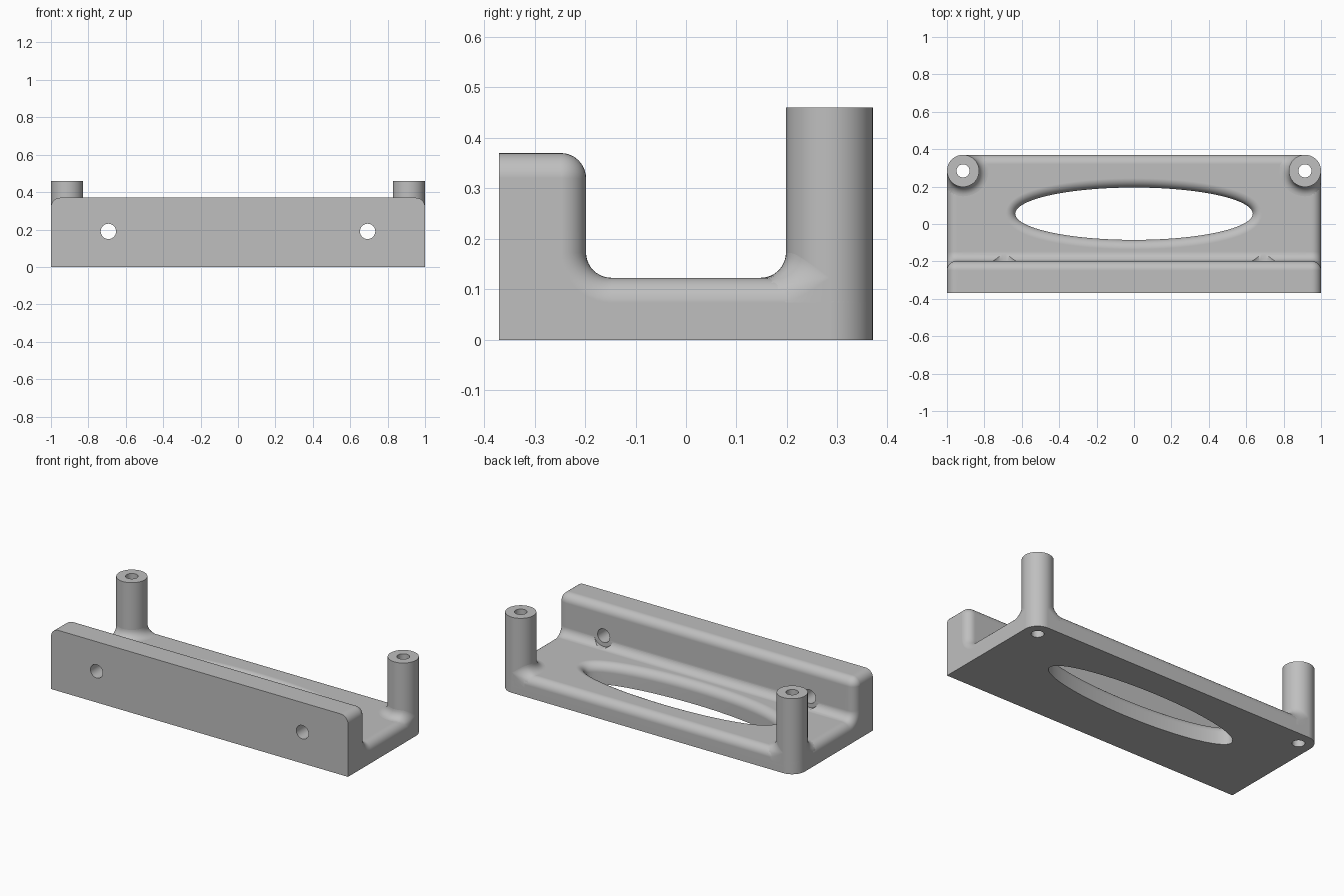
import bpy, bmesh
from math import sin, cos, pi, sqrt, atan2, radians
from mathutils import Matrix, Vector

if "Cube" in bpy.data.objects:
    bpy.data.objects.remove(bpy.data.objects["Cube"])

R = 0.05                                # fillet radius
POST_X, POST_Y, POST_R, BORE_R = 0.914, 0.284, 0.086, 0.035
BACK, WALL_Y, WALL_Z, FLOOR = 0.37, -0.198, 0.37, 0.123
SEG = 10

grey = bpy.data.materials.new("satin_grey")
grey.use_nodes = True
grey.diffuse_color = (0.52, 0.52, 0.52, 1)
grey.node_tree.nodes["Principled BSDF"].inputs["Base Color"].default_value = grey.diffuse_color


def finish(name, bm, recalc=True):
    if recalc:
        bmesh.ops.recalc_face_normals(bm, faces=bm.faces)
    mesh = bpy.data.meshes.new(name)
    bm.to_mesh(mesh)
    bm.free()
    mesh.materials.append(grey)
    obj = bpy.data.objects.new(name, mesh)
    bpy.context.collection.objects.link(obj)
    return obj


def activate(obj):
    bpy.ops.object.select_all(action="DESELECT")
    obj.select_set(True)
    bpy.context.view_layer.objects.active = obj


def smooth(obj):
    activate(obj)
    bpy.ops.object.shade_smooth_by_angle(angle=radians(30))
    mod = obj.modifiers.new("flat_normals", "WEIGHTED_NORMAL")
    mod.keep_sharp = True


def loft(rings, cap=True):
    """Skin a row of closed rings into a solid."""
    bm = bmesh.new()
    rows = [[bm.verts.new(p) for p in ring] for ring in rings]
    for a, b in zip(rows, rows[1:]):
        for i in range(len(a)):
            bm.faces.new((a[i - 1], a[i], b[i], b[i - 1]))
    if cap:
        bm.faces.new(rows[0])
        bm.faces.new(rows[-1])
    return bm


def cut(obj, cutter):
    activate(obj)
    mod = obj.modifiers.new("cut", "BOOLEAN")
    mod.operation, mod.solver, mod.object = "DIFFERENCE", "EXACT", cutter
    bpy.ops.object.modifier_apply(modifier=mod.name)
    bpy.data.objects.remove(cutter)


def cylinder_cutter(radius, depth, centre, along_y=False):
    bm = bmesh.new()
    turn = Matrix.Rotation(pi / 2, 4, "X") if along_y else Matrix()
    bmesh.ops.create_cone(bm, cap_ends=True, segments=48, radius1=radius, radius2=radius,
                          depth=depth, matrix=Matrix.Translation(centre) @ turn)
    return finish("cutter", bm)


def inset(dist):
    """Drop of a rounded edge, dist past the start of the rounding."""
    dist = min(max(dist, 0), R * 0.9999)
    return R - sqrt(R * R - dist * dist)


def arc(cy, cz, rad, start, end):
    return [(cy + rad * cos(a), cz + rad * sin(a))
            for a in (start + (end - start) * k / SEG for k in range(SEG + 1))]


# Bracket body: L profile lofted along x, inset towards the ends
def section(x):
    s = inset(abs(x) - 1 + R)
    over = max(abs(x) - POST_X, 0)
    back = BACK - POST_R + sqrt(max(POST_R ** 2 - over ** 2, 0))
    pts = [(-BACK, 0), (-BACK, WALL_Z - s)]
    pts += arc(WALL_Y - R, WALL_Z - R, R - s, pi / 2, 0)
    pts += arc(WALL_Y + R, FLOOR + R, R + s, pi, 1.5 * pi)
    pts += arc(back - R + s, FLOOR - R, R - s, pi / 2, 0)
    pts += [(back, 0)]
    return [(x, y, z) for y, z in pts]


steps = [POST_X + POST_R * sin(k * pi / 2 / 14) for k in range(15)]
body = finish("bracket_body", loft([section(x) for x in [-v for v in reversed(steps)] + steps]))


# Oval opening with a rounded upper rim
def oval(offset, z, a=0.635, b=0.14, n=96):
    ring = []
    for k in range(n):
        t = 2 * pi * k / n
        normal = Vector((cos(t) / a, sin(t) / b, 0)).normalized()
        ring.append(Vector((a * cos(t), 0.055 + b * sin(t), z)) + normal * offset)
    return ring


rim = [oval(R * (1 - cos(t)), FLOOR - R + R * sin(t))
       for t in (pi / 2 * k / 8 for k in range(9))]
cut(body, finish("cutter", loft([oval(0, -0.1)] + rim + [oval(R, 0.2)])))

# Wall screw holes, their spot faces through the fillet, and post bores
for side in (-1, 1):
    cut(body, cylinder_cutter(0.041, 0.6, (side * 0.693, -0.3, 0.19), True))
    cut(body, cylinder_cutter(0.066, 0.1, (side * 0.693, WALL_Y + 0.0505, 0.19), True))
    cut(body, cylinder_cutter(BORE_R, 0.6, (side * POST_X, POST_Y, 0)))
smooth(body)


# Hollow posts
def circle(cx, radius, z, n=48):
    return [(cx + radius * cos(2 * pi * k / n), POST_Y + radius * sin(2 * pi * k / n), z)
            for k in range(n)]


for side, label in ((1, "left"), (-1, "right")):
    cx = side * POST_X
    tube = [circle(cx, r, z) for r, z in
            ((BORE_R, 0.02), (POST_R, 0.02), (POST_R, 0.46), (BORE_R, 0.46), (BORE_R, 0.02))]
    bm = loft(tube, cap=False)
    bmesh.ops.remove_doubles(bm, verts=bm.verts, dist=1e-5)
    smooth(finish(label + "_post", bm))

    # Fillet skirt round the post foot, trimmed at the body's outer faces
    bm = bmesh.new()
    rows = []
    start = pi / 2 if side > 0 else pi
    for i in range(37):
        t = start + 1.5 * pi * i / 36
        reach = POST_R + R
        for outward in (side * cos(t), sin(t)):
            if outward > 1e-6:
                reach = min(reach, POST_R / outward)
        row = []
        for k in range(9):
            d = POST_R + (reach - POST_R) * (1 - cos(pi / 2 * k / 8))
            x, y = cx + d * cos(t), POST_Y + d * sin(t)
            z = FLOOR + inset(POST_R + R - d) - inset(abs(x) - 1 + R) - inset(y - BACK + R)
            row.append(bm.verts.new((x, y, z)))
        row.append(bm.verts.new((x, y, 0.05)))
        rows.append(row)
    for a, b in zip(rows, rows[1:]):
        for k in range(9):
            bm.faces.new((a[k], a[k + 1], b[k + 1], b[k]))
    bmesh.ops.dissolve_degenerate(bm, dist=1e-5, edges=bm.edges)
    smooth(finish(label + "_post_fillet", bm, recalc=False))
